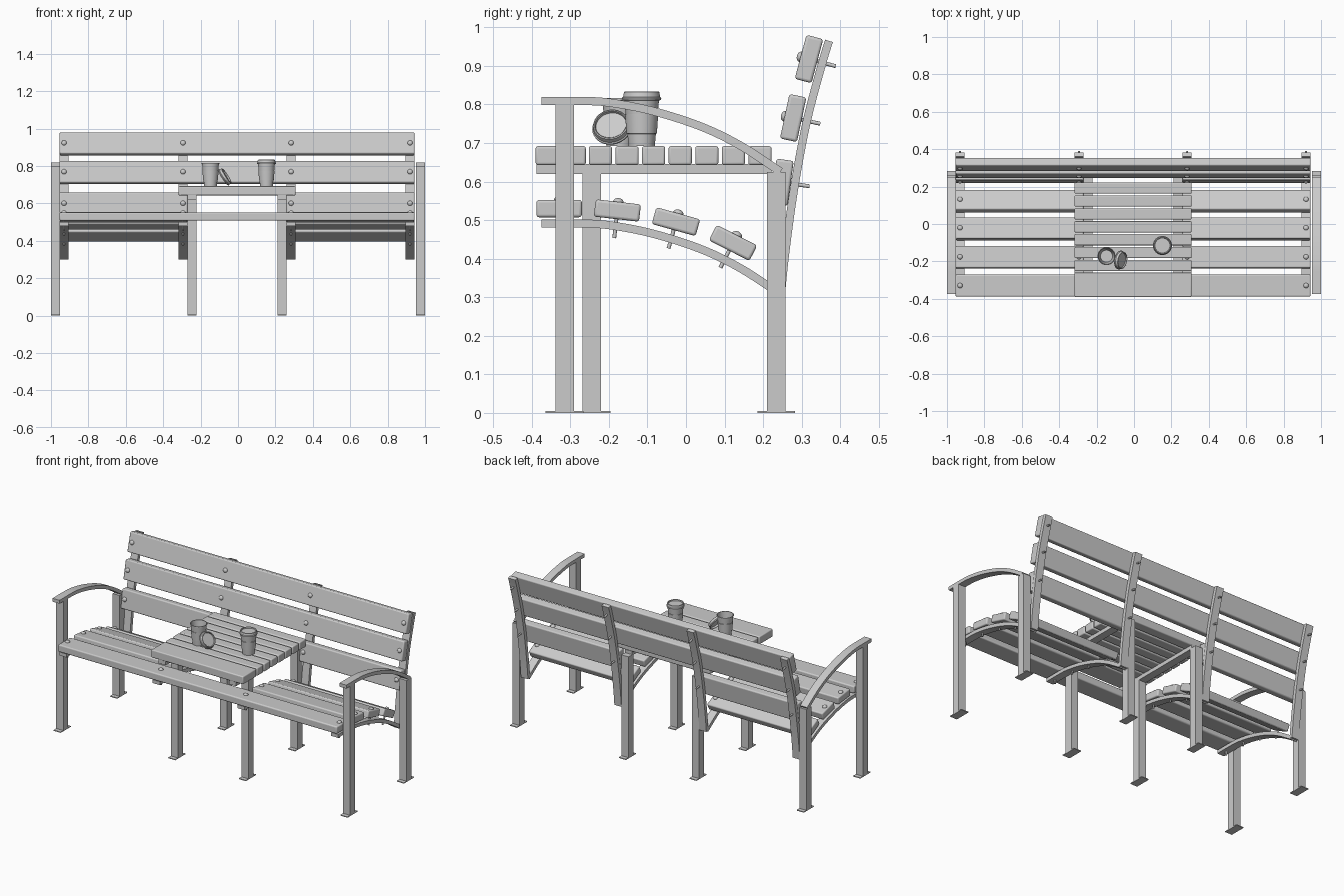
import bpy, bmesh, math
from mathutils import Vector, Matrix

old = bpy.data.objects.get("Cube")
if old:
    bpy.data.objects.remove(old, do_unlink=True)

grey = bpy.data.materials.new("plain grey")
grey.use_nodes = True
grey.diffuse_color = (0.6, 0.6, 0.6, 1)
grey.node_tree.nodes["Principled BSDF"].inputs["Base Color"].default_value = (0.6, 0.6, 0.6, 1)

MID = -0.005          # centre of the timber and its supports
RAIL_X = (-0.925, -0.289, 0.289, 0.925)
WIDTH = 0.048         # width of every steel strip and leg


def finish(name, bm, matrix=None, smooth=False, bevel=0):
    """Turn a bmesh into a finished object."""
    bmesh.ops.recalc_face_normals(bm, faces=bm.faces)
    mesh = bpy.data.meshes.new(name)
    bm.to_mesh(mesh)
    bm.free()
    mesh.materials.append(grey)
    ob = bpy.data.objects.new(name, mesh)
    bpy.context.collection.objects.link(ob)
    if matrix:
        ob.matrix_world = matrix
    if bevel:
        mod = ob.modifiers.new("rounded edges", "BEVEL")
        mod.width = bevel
        mod.segments = 3
    if smooth or bevel:
        bpy.ops.object.select_all(action="DESELECT")
        ob.select_set(True)
        bpy.context.view_layer.objects.active = ob
        bpy.ops.object.shade_smooth_by_angle(angle=math.radians(35))
    return ob


def box(name, x, y, z, bevel=0, place=None):
    """Box from (low, high) ranges."""
    bm = bmesh.new()
    bmesh.ops.create_cube(bm, size=1)
    for v in bm.verts:
        for i, (low, high) in enumerate((x, y, z)):
            v.co[i] = low if v.co[i] < 0 else high
    return finish(name, bm, place, bevel=bevel)


def smooth_path(points, steps=6):
    """Curve through the given (y, z) points."""
    p = [Vector(q) for q in points]
    p = [2 * p[0] - p[1]] + p + [2 * p[-1] - p[-2]]
    out = []
    for a, b, c, d in zip(p, p[1:], p[2:], p[3:]):
        for k in range(steps):
            t = k / steps
            out.append(b + 0.5 * t * (c - a + t * (2 * a - 5 * b + 4 * c - d
                                                   + t * (3 * (b - c) + d - a))))
    return out + [p[-2]]


def strip(name, x, points, thick=0.021):
    """Bent flat bar following a path in the side plane."""
    path = smooth_path(points)
    bm = bmesh.new()
    rings = []
    for i, p in enumerate(path):
        d = (path[min(i + 1, len(path) - 1)] - path[max(i - 1, 0)]).normalized()
        n = Vector((-d.y, d.x)) * thick / 2
        rings.append([bm.verts.new((x + s * WIDTH / 2, *(p + m * n)))
                      for s, m in ((-1, -1), (1, -1), (1, 1), (-1, 1))])
    for a, b in zip(rings, rings[1:]):
        for k in range(4):
            bm.faces.new((a[k], a[k - 1], b[k - 1], b[k]))
    bm.faces.new(rings[0])
    bm.faces.new(rings[-1])
    return finish(name, bm, smooth=True)


def lathe(name, profile, matrix, sides=40):
    """Revolve an (r, z) profile."""
    bm = bmesh.new()
    vs = [bm.verts.new((r, 0, z)) for r, z in profile]
    edges = [bm.edges.new(e) for e in zip(vs, vs[1:])]
    bmesh.ops.spin(bm, geom=vs + edges, axis=(0, 0, 1), cent=(0, 0, 0),
                   angle=math.tau, steps=sides)
    bmesh.ops.remove_doubles(bm, verts=bm.verts, dist=0.0001)
    return finish(name, bm, matrix, smooth=True)


def bolt(name, matrix):
    """Domed head on the board and a threaded end behind it."""
    bm = bmesh.new()
    bmesh.ops.create_uvsphere(bm, u_segments=16, v_segments=8, radius=0.014,
                              matrix=Matrix.Translation((0, 0, 0.022)) @ Matrix.Diagonal((1, 1, 0.75, 1)))
    bmesh.ops.create_cone(bm, cap_ends=True, segments=12, radius1=0.005, radius2=0.005,
                          depth=0.08, matrix=Matrix.Translation((0, 0, -0.032)))
    finish(name, bm, matrix, smooth=True)


# Timber boards: name, y, z, angle, whether it runs the full length
boards = [
    ("front_seat_board", -0.329, 0.530, 0, True),
    ("middle_seat_board", -0.178, 0.525, -6.5, False),
    ("rear_middle_seat_board", -0.026, 0.496, -15.5, False),
    ("rear_seat_board", 0.122, 0.441, -27, False),
    ("lower_back_board", 0.249, 0.598, 82, False),
    ("middle_back_board", 0.278, 0.765, 78, True),
    ("top_back_board", 0.319, 0.918, 75, True),
]
for name, y, z, angle, full in boards:
    place = Matrix.Translation((MID, y, z)) @ Matrix.Rotation(math.radians(angle), 4, "X")
    spans = [(-0.949, 0.949)] if full else [(-0.949, -0.265), (0.265, 0.949)]
    for span in spans:
        box(name, span, (-0.059, 0.059), (-0.0225, 0.0225), 0.007, place)
    for x in RAIL_X:
        bolt(name + "_bolt", place @ Matrix.Translation((x, 0, 0)))

# Bent steel: seat rails, back supports and armrests
seat_curve = [(-0.375, 0.491), (-0.27, 0.491), (-0.2, 0.487), (-0.09, 0.466),
              (0.036, 0.426), (0.14, 0.376), (0.245, 0.308)]
back_curve = [(0.246, 0.305), (0.258, 0.42), (0.281, 0.585), (0.313, 0.755),
              (0.353, 0.906), (0.371, 0.965)]
for x in RAIL_X:
    strip("seat_rail", x + MID, seat_curve)
    strip("back_support", x + MID, back_curve)
for side in (-1, 1):
    strip("armrest", side * 0.976, [(y, z + 0.318) for y, z in seat_curve])


# Legs with flat foot plates
def leg(name, x, y, top):
    xs = (x - WIDTH / 2, x + WIDTH / 2)
    box(name, xs, (y - 0.024, y + 0.024), (0, top))
    box(name + "_foot_plate", xs, (y - 0.049, y + 0.049), (0, 0.005))


for side in (-1, 1):
    leg("front_leg", side * 0.976, -0.315, 0.80)
    leg("back_leg", side * 0.976, 0.234, 0.625)
    leg("inner_front_leg", side * 0.24 + MID, -0.245, 0.625)
    leg("inner_back_leg", side * 0.24 + MID, 0.234, 0.625)
    # Table bearers
    x = side * 0.24 + MID
    box("table_bearer", (x - 0.024, x + 0.024), (-0.388, 0.222), (0.62, 0.645))

# Table top slats
table_x = (MID - 0.313, MID + 0.313)
box("table_front_board", table_x, (-0.39, -0.26), (0.643, 0.692), 0.006)
for i in range(7):
    y = -0.252 + i * 0.069
    box("table_slat", table_x, (y, y + 0.06), (0.643, 0.692), 0.006)

# Two cups, one open and one lidded, with a loose lid leaning on the open cup
cup = [(0, 0.006), (0.031, 0.006), (0.032, 0), (0.034, 0), (0.037, 0.032), (0.0395, 0.033),
       (0.043, 0.083), (0.0415, 0.084), (0.045, 0.119), (0.048, 0.12), (0.048, 0.125),
       (0.044, 0.125), (0.032, 0.01), (0, 0.01)]
lid = [(0.047, 0), (0.050, 0.001), (0.051, 0.006), (0.048, 0.009), (0.046, 0.021),
       (0.043, 0.023), (0.041, 0.021), (0.040, 0.014), (0, 0.014), (0, 0.011), (0.044, 0.01), (0.047, 0)]
TABLE = 0.692
lathe("open_cup", cup, Matrix.Translation((-0.147, -0.172, TABLE)))
lathe("lidded_cup", cup, Matrix.Translation((0.152, -0.115, TABLE)))
lathe("cup_lid", lid, Matrix.Translation((0.152, -0.115, TABLE + 0.119)))
lathe("loose_lid", lid, Matrix.Translation((-0.079, -0.192, TABLE + 0.045))
      @ Matrix.Rotation(math.radians(-10), 4, "Z") @ Matrix.Rotation(math.radians(57), 4, "Y"))
